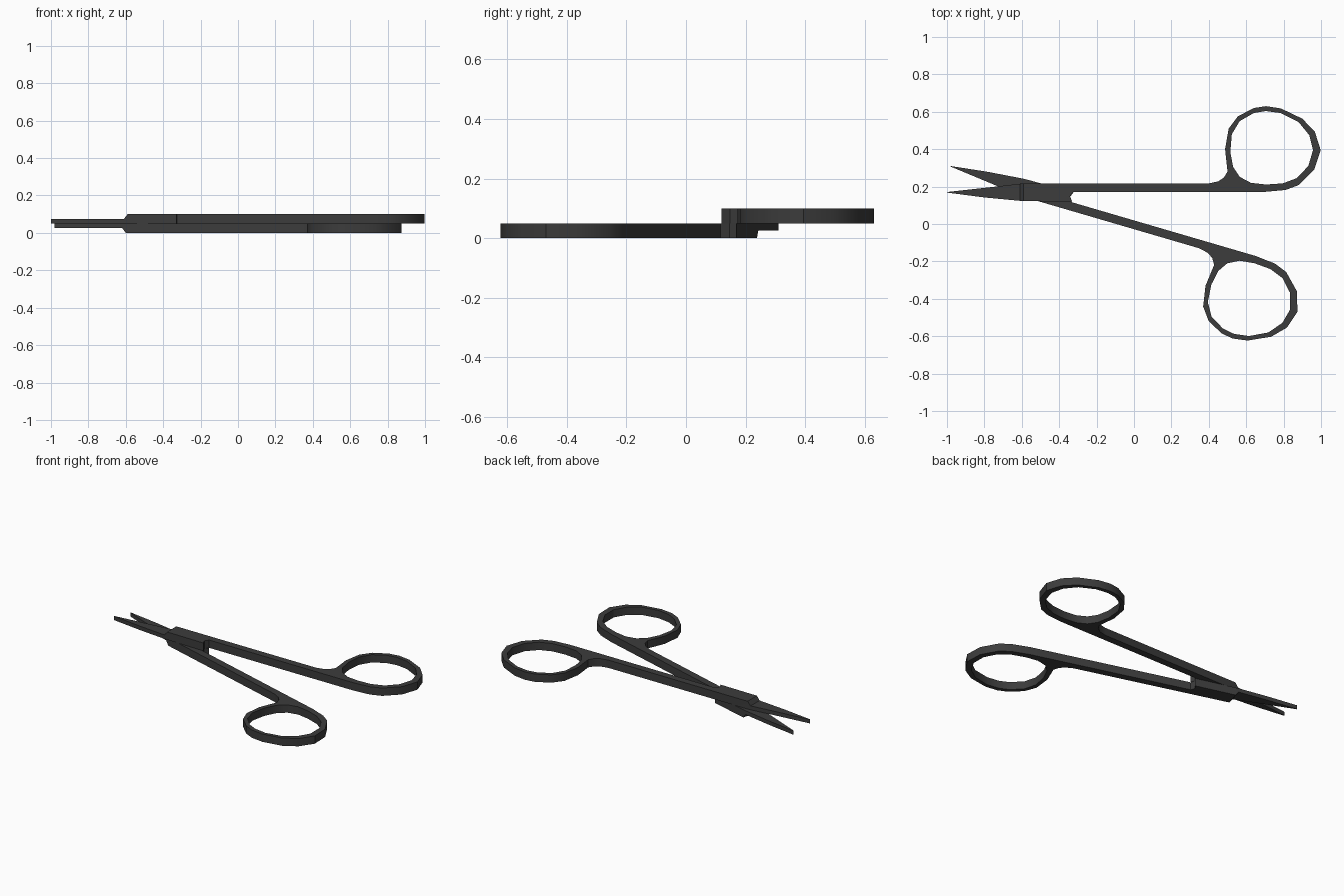
import bpy, bmesh, math
from mathutils import Matrix, Vector

if "Cube" in bpy.data.objects:
    bpy.data.objects.remove(bpy.data.objects["Cube"])

Z0, Z_BLADE, Z1 = 0.05, 0.075, 0.10

# Handle outline: pivot block, shank, web and outside of finger ring
outer = [(-0.59, 0.217), (-0.33, 0.217), (0.40, 0.217), (0.45, 0.228), (0.48, 0.248),
         (0.50, 0.28), (0.487, 0.40), (0.506, 0.51), (0.555, 0.575), (0.64, 0.62),
         (0.705, 0.63), (0.785, 0.618), (0.90, 0.563), (0.967, 0.493), (0.998, 0.395),
         (0.963, 0.29), (0.88, 0.208), (0.81, 0.182), (0.70, 0.172), (0.42, 0.172),
         (-0.325, 0.172), (-0.342, 0.147), (-0.33, 0.119), (-0.59, 0.123)]
# Inside of finger ring
inner = [(0.625, 0.22), (0.565, 0.252), (0.53, 0.305), (0.515, 0.385), (0.523, 0.48),
         (0.565, 0.55), (0.64, 0.593), (0.705, 0.604), (0.785, 0.593), (0.88, 0.545),
         (0.937, 0.475), (0.957, 0.395), (0.932, 0.31), (0.87, 0.245), (0.795, 0.217),
         (0.705, 0.211)]
# Blade sections: x, low y, high y, top z
blade = [(-0.59, 0.123, 0.217, Z1), (-0.61, 0.124, 0.215, Z_BLADE),
         (-0.80, 0.142, 0.193, Z_BLADE), (-1.0, 0.168, 0.171, Z_BLADE)]


def add_loop(bm, pts):
    vs = [bm.verts.new((x, y, Z0)) for x, y in pts]
    return [bm.edges.new((vs[i], vs[(i + 1) % len(vs)])) for i in range(len(vs))]


def build_half(name, mat):
    bm = bmesh.new()
    # Flat handle with ring hole, extruded
    edges = add_loop(bm, outer) + add_loop(bm, inner)
    bmesh.ops.triangle_fill(bm, edges=edges, use_beauty=True, use_dissolve=False)
    ext = bmesh.ops.extrude_face_region(bm, geom=bm.faces[:], use_keep_orig=True)
    top = [g for g in ext["geom"] if isinstance(g, bmesh.types.BMVert)]
    bmesh.ops.translate(bm, verts=top, vec=(0, 0, Z1 - Z0))
    end = [f for f in bm.faces if all(abs(v.co.x + 0.59) < 1e-4 for v in f.verts)]
    bmesh.ops.delete(bm, geom=end, context='FACES_ONLY')
    # Thin tapered blade
    rings = [[bm.verts.new(c) for c in ((x, a, Z0), (x, b, Z0), (x, b, z), (x, a, z))]
             for x, a, b, z in blade]
    for r, s in zip(rings, rings[1:]):
        for i in range(4):
            j = (i + 1) % 4
            bm.faces.new((r[i], r[j], s[j], s[i]))
    bm.faces.new(rings[-1])
    bmesh.ops.remove_doubles(bm, verts=bm.verts[:], dist=1e-4)
    bmesh.ops.recalc_face_normals(bm, faces=bm.faces[:])
    mesh = bpy.data.meshes.new(name)
    bm.to_mesh(mesh)
    bm.free()
    mesh.transform(mat)
    mesh.materials.append(steel)
    ob = bpy.data.objects.new(name, mesh)
    bpy.context.collection.objects.link(ob)
    bpy.ops.object.select_all(action='DESELECT')
    ob.select_set(True)
    bpy.context.view_layer.objects.active = ob
    bpy.ops.object.shade_smooth_by_angle(angle=math.radians(30))


steel = bpy.data.materials.new("dark_steel")
steel.diffuse_color = (0.045, 0.045, 0.045, 1)
steel.use_nodes = True
steel.node_tree.nodes["Principled BSDF"].inputs["Base Color"].default_value = steel.diffuse_color

# Lower half is the upper half turned over about the scissors' centre line
p = Vector((-0.98, 0.2375, 0.05))
axis = Vector((0.99, -0.1418, 0))
flip = Matrix.Translation(p) @ Matrix.Rotation(math.pi, 4, axis) @ Matrix.Translation(-p)
build_half("upper_half", Matrix.Identity(4))
build_half("lower_half", flip)
